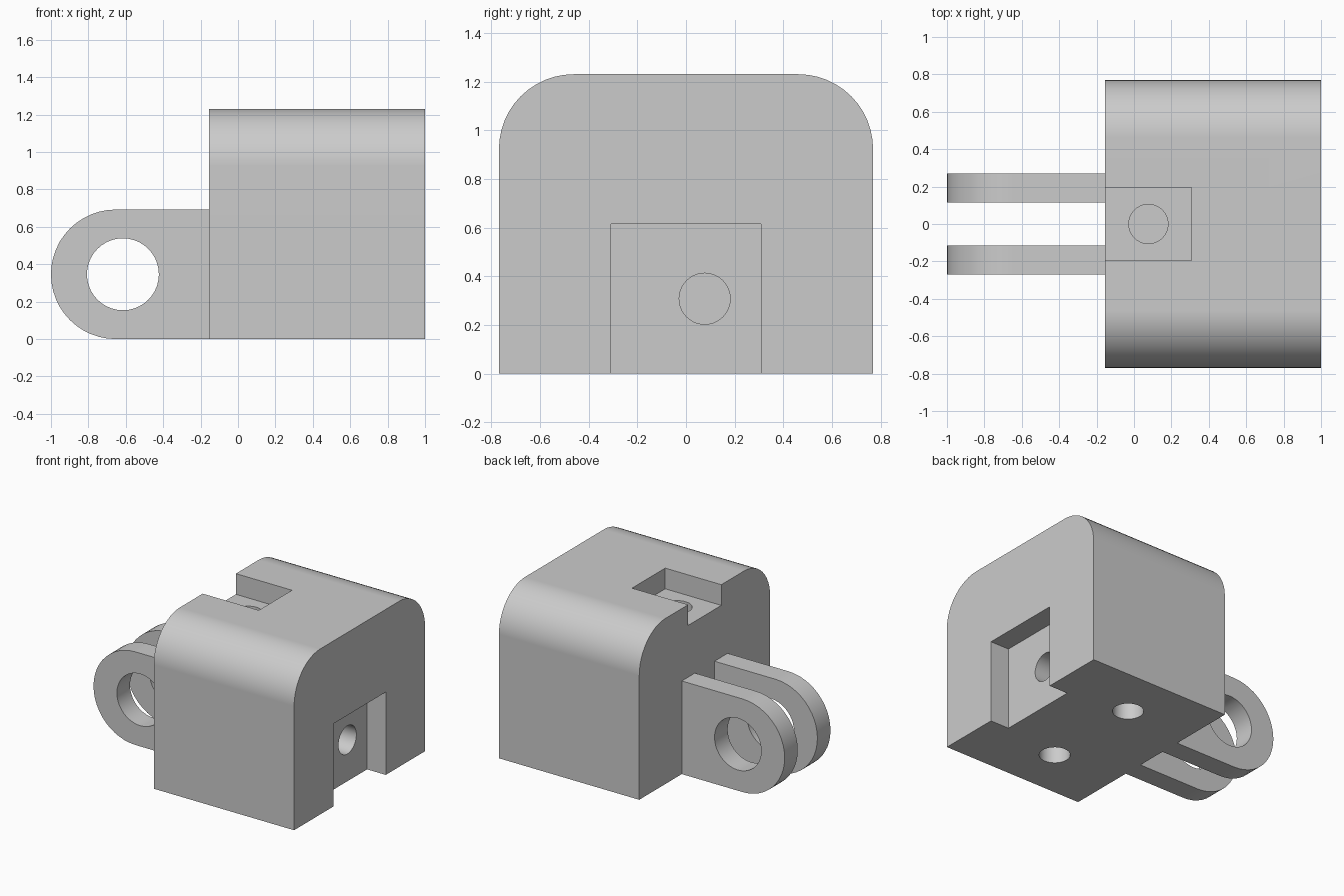
import bpy
import math

if "Cube" in bpy.data.objects:
    bpy.data.objects.remove(bpy.data.objects["Cube"], do_unlink=True)

U = 1 / 13                      # design unit
FACE = -2 * U                   # plane where the lugs meet the block
HOLE_R = 0.105

grey = bpy.data.materials.new("plain grey")
grey.use_nodes = True
grey.diffuse_color = (0.6, 0.6, 0.6, 1)
grey.node_tree.nodes["Principled BSDF"].inputs["Base Color"].default_value = (0.6, 0.6, 0.6, 1)


def arc(cx, cz, r, start, end, steps=12):
    """Points on an arc, angles in degrees."""
    angles = [math.radians(start + (end - start) * i / steps) for i in range(steps + 1)]
    return [(cx + r * math.cos(a), cz + r * math.sin(a)) for a in angles]


def extrude(name, outline, place, low, high):
    """Extrude a closed outline between two planes; place maps (u, v, depth) to xyz."""
    n = len(outline)
    verts = [place(u, v, d) for d in (low, high) for u, v in outline]
    faces = [tuple(reversed(range(n))), tuple(range(n, 2 * n))]
    faces += [(i, (i + 1) % n, n + (i + 1) % n, n + i) for i in range(n)]
    mesh = bpy.data.meshes.new(name)
    mesh.from_pydata(verts, [], faces)
    mesh.materials.append(grey)
    obj = bpy.data.objects.new(name, mesh)
    bpy.context.collection.objects.link(obj)
    select(obj)
    bpy.ops.object.mode_set(mode='EDIT')
    bpy.ops.mesh.select_all(action='SELECT')
    bpy.ops.mesh.normals_make_consistent(inside=False)
    bpy.ops.object.mode_set(mode='OBJECT')
    return obj


def select(obj):
    bpy.ops.object.select_all(action='DESELECT')
    obj.select_set(True)
    bpy.context.view_layer.objects.active = obj


def cut(obj, cutter):
    """Subtract the cutter and discard it."""
    mod = obj.modifiers.new("cut", 'BOOLEAN')
    mod.operation = 'DIFFERENCE'
    mod.solver = 'EXACT'
    mod.object = cutter
    select(obj)
    bpy.ops.object.modifier_apply(modifier=mod.name)
    bpy.data.objects.remove(cutter, do_unlink=True)


def box(x0, x1, y0, y1, z0, z1):
    outline = [(x0, y0), (x1, y0), (x1, y1), (x0, y1)]
    return extrude("box_cutter", outline, along_z, z0, z1)


def drill(u, v, r, place, low, high):
    return extrude("drill_cutter", arc(u, v, r, 0, 360, 40)[:-1], place, low, high)


def finish(obj):
    select(obj)
    bpy.ops.object.shade_smooth_by_angle(angle=math.radians(30))
    mod = obj.modifiers.new("even_normals", 'WEIGHTED_NORMAL')
    mod.keep_sharp = True


def along_x(u, v, d):
    return (d, u, v)


def along_y(u, v, d):
    return (u, d, v)


def along_z(u, v, d):
    return (u, v, d)


# Main block with two rounded upper edges
half, top, r = 10 * U, 16 * U, 4 * U
outline = [(-half, 0), (half, 0)]
outline += arc(half - r, top - r, r, 0, 90) + arc(r - half, top - r, r, 90, 180)
block = extrude("block", outline, along_x, FACE, 1)

# Top pocket with its blind hole
pocket_floor = top - 2 * U
cut(block, box(FACE - U, 4 * U, -0.195, 0.195, pocket_floor, top + U))
cut(block, drill(U, 0, HOLE_R, along_z, pocket_floor - 5 * U, top))

# End pocket, open below, with its blind hole
wall = 1 - 2 * U
cut(block, box(wall, 1 + U, -4 * U, 4 * U, -U, 8 * U))
cut(block, drill(U, 4 * U, HOLE_R, along_x, wall - 5 * U, 1))

# Two blind holes in the underside
for side in (-1, 1):
    cut(block, drill(0.375, side * 5 * U, HOLE_R, along_z, -U, 5 * U))
finish(block)

# Pair of rounded hinge lugs
lug_r = 4.5 * U
for side, name in ((-1, "front_lug"), (1, "back_lug")):
    outline = [(FACE, 0), (FACE, 2 * lug_r)] + arc(lug_r - 1, lug_r, lug_r, 90, 270, 24)
    inner, outer = sorted((side * 1.5 * U, side * 3.5 * U))
    lug = extrude(name, outline, along_y, inner, outer)
    cut(lug, drill(-8 * U, lug_r, 2.5 * U, along_y, inner - U, outer + U))
    finish(lug)
